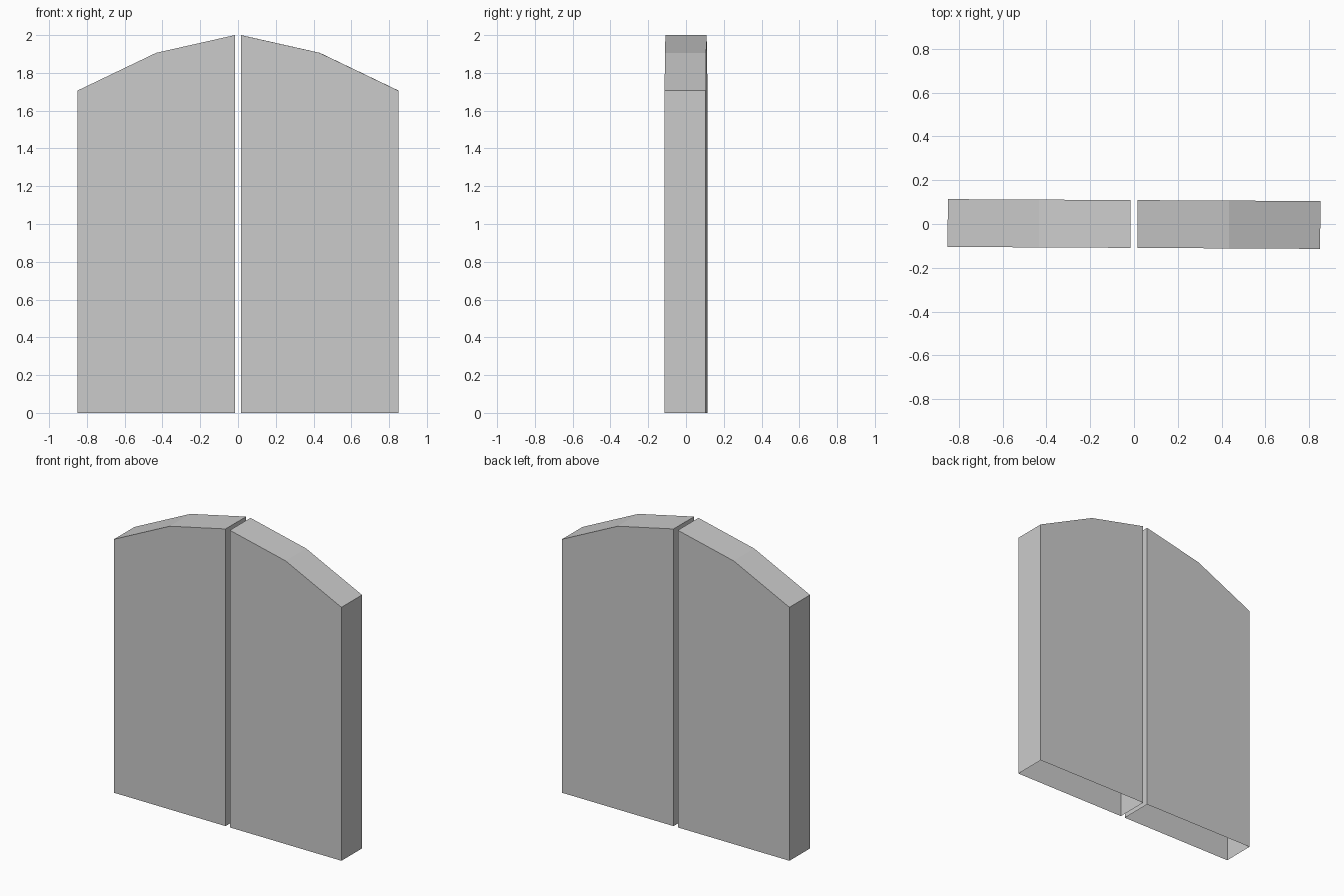
import bpy, bmesh, math
from mathutils import Matrix

if "Cube" in bpy.data.objects:
    bpy.data.objects.remove(bpy.data.objects["Cube"])

HALF_DEPTH = 0.109
# outline from inner bottom, up and over the arch, to outer bottom (x, z)
PROFILE = [(0.016, 0), (0.016, 2.0), (0.433, 1.906), (0.85, 1.706), (0.85, 0)]
TURN = Matrix.Rotation(math.radians(-0.3), 4, 'Z')  # pair sits very slightly turned


def door_leaf(name, side):
    bm = bmesh.new()
    front = [bm.verts.new((side * x, -HALF_DEPTH, z)) for x, z in PROFILE]
    back = [bm.verts.new((side * x, HALF_DEPTH, z)) for x, z in PROFILE]
    bm.faces.new(front)
    bm.faces.new(back[::-1])
    # edge strip around sides and arch; the underside stays open
    for i in range(len(PROFILE) - 1):
        bm.faces.new((front[i], front[i + 1], back[i + 1], back[i]))
    bmesh.ops.recalc_face_normals(bm, faces=bm.faces)
    # make sure the front panel faces -y
    bm.faces.ensure_lookup_table()
    bm.normal_update()
    if bm.faces[0].normal.y > 0:
        bmesh.ops.reverse_faces(bm, faces=bm.faces)
    bm.transform(TURN)
    mesh = bpy.data.meshes.new(name)
    bm.to_mesh(mesh)
    bm.free()
    obj = bpy.data.objects.new(name, mesh)
    bpy.context.collection.objects.link(obj)


# left and right leaves of the arched double door
door_leaf("left_door_leaf", -1)
door_leaf("right_door_leaf", 1)
